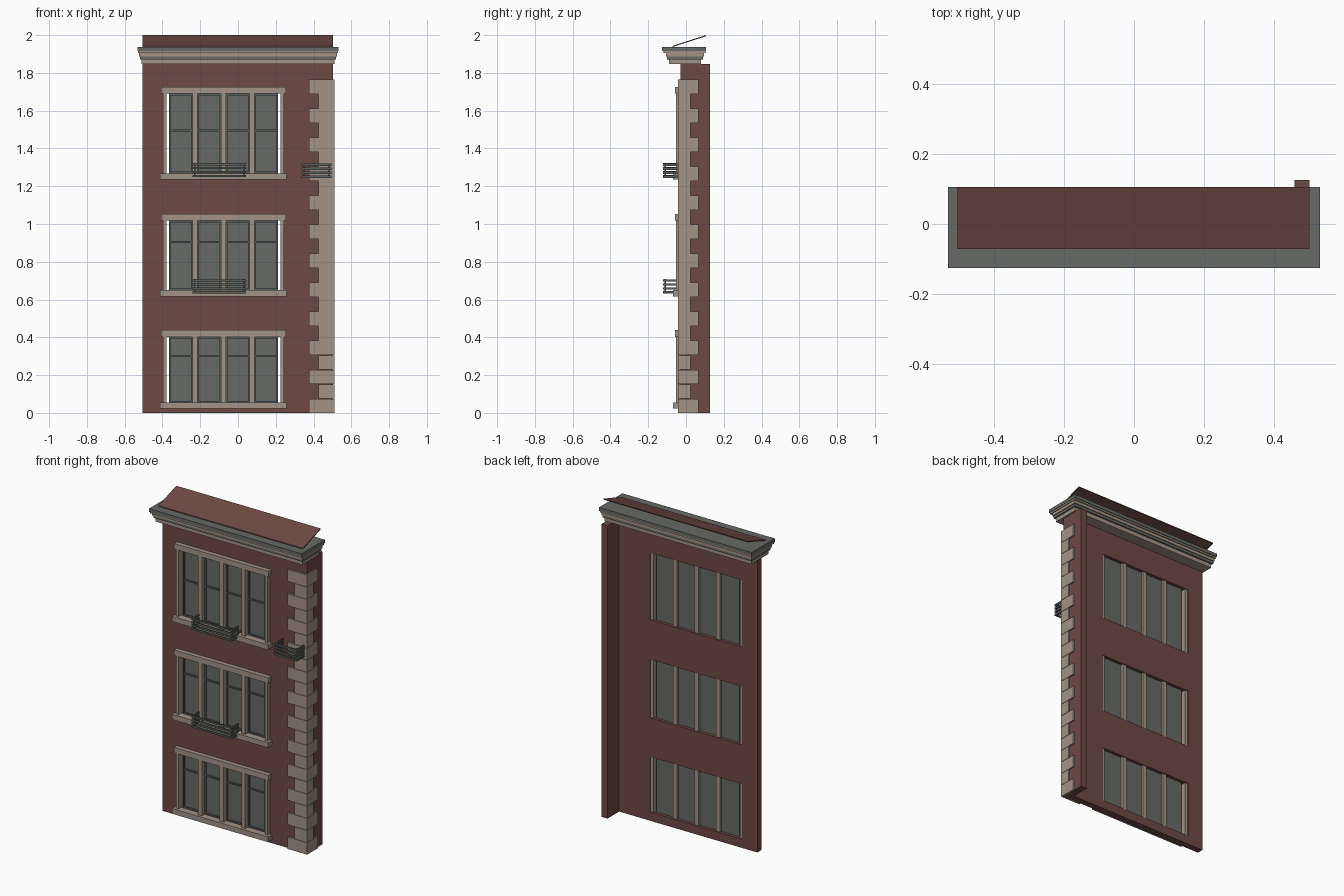
import bpy
import bmesh
from mathutils import Matrix, Vector

if "Cube" in bpy.data.objects:
    bpy.data.objects.remove(bpy.data.objects["Cube"], do_unlink=True)


def material(name, r, g, b):
    mat = bpy.data.materials.new(name)
    mat.use_nodes = True
    mat.diffuse_color = (r, g, b, 1)
    mat.node_tree.nodes["Principled BSDF"].inputs["Base Color"].default_value = (r, g, b, 1)
    return mat


BRICK = material("red brick", 0.155, 0.068, 0.058)
STONE = material("tan stone", 0.36, 0.29, 0.23)
SLATE = material("slate grey", 0.132, 0.143, 0.130)
IRON = material("dark iron", 0.10, 0.112, 0.105)


def finish(name, bm, mat):
    mesh = bpy.data.meshes.new(name)
    bm.to_mesh(mesh)
    bm.free()
    mesh.materials.append(mat)
    obj = bpy.data.objects.new(name, mesh)
    bpy.context.collection.objects.link(obj)
    return obj


def boxes(name, mat, spans):
    """One object from boxes given as (x0, x1, y0, y1, z0, z1)."""
    bm = bmesh.new()
    for x0, x1, y0, y1, z0, z1 in spans:
        centre = Vector((x0 + x1, y0 + y1, z0 + z1)) / 2
        size = (x1 - x0, y1 - y0, z1 - z0, 1)
        bmesh.ops.create_cube(bm, size=1, matrix=Matrix.Translation(centre) @ Matrix.Diagonal(size))
    return finish(name, bm, mat)


LEFT, RIGHT, TOP = -0.505, 0.503, 1.847
FRONT, BACK = -0.03, 0.01
MID, HALF = -0.077, 0.32        # window centre and half width
# Floor name, opening bottom, opening top, height of the sash bar
WINDOWS = [("ground", 0.055, 0.403, 0.30),
           ("middle", 0.65, 1.018, 0.905),
           ("upper", 1.268, 1.69, 1.495)]

# Front wall: a grid of faces with the openings left out, then thickened
xs = [LEFT, MID - HALF, MID + HALF, RIGHT]
zs = [0] + [z for w in WINDOWS for z in w[1:3]] + [TOP]
bm = bmesh.new()
grid = [[bm.verts.new((x, FRONT, z)) for x in xs] for z in zs]
for r in range(len(zs) - 1):
    for c in range(len(xs) - 1):
        if c == 1 and r % 2 == 1:
            continue
        bm.faces.new((grid[r][c], grid[r][c + 1], grid[r + 1][c + 1], grid[r + 1][c]))
wall = finish("front_wall", bm, BRICK)
solid = wall.modifiers.new("thickness", "SOLIDIFY")
solid.thickness = BACK - FRONT
solid.offset = -1

boxes("side_wall", BRICK, [(0.46, RIGHT, BACK, 0.126, 0, TOP)])

# Corner stones, alternately long and short on both faces
COURSES = 23
step = 1.766 / COURSES
stones = []
for i in range(COURSES):
    x0, y1 = (0.375, 0.065) if i % 2 == 0 else (0.425, 0.023)
    z0, z1 = i * step, (i + 1) * step - 0.002
    stones.append((x0, 0.512, -0.042, FRONT, z0, z1))
    stones.append((RIGHT, 0.512, FRONT, y1, z0, z1))
boxes("corner_stones", STONE, stones)


# Windows
def window(floor, z0, z1, bar):
    boxes(floor + "_window_header", STONE, [(MID - 0.33, MID + 0.33, -0.058, FRONT, z1, z1 + 0.035)])
    boxes(floor + "_window_sill", STONE, [(MID - 0.335, MID + 0.335, -0.07, FRONT, z0 - 0.033, z0)])
    uprights = [(MID + s * 0.311 - 0.009, MID + s * 0.311 + 0.009) for s in (-1, 1)]
    uprights += [(MID + k * 0.151 - 0.0135, MID + k * 0.151 + 0.0135) for k in (-1, 0, 1)]
    boxes(floor + "_window_mullions", STONE, [(a, b, -0.053, 0.005, z0, z1) for a, b in uprights])

    panes, sashes = [], []
    t = 0.009
    for k in (-1.5, -0.5, 0.5, 1.5):
        a, b = MID + k * 0.151 - 0.063, MID + k * 0.151 + 0.063
        panes.append((a, b, -0.018, -0.01, z0, z1))
        for p, q, r, s in ((a, a + t, z0, z1), (b - t, b, z0, z1),
                           (a + t, b - t, z0, z0 + t), (a + t, b - t, z1 - t, z1),
                           (a + t, b - t, bar - t / 2, bar + t / 2)):
            sashes.append((p, q, -0.026, -0.018, r, s))
    boxes(floor + "_window_glass", SLATE, panes)
    boxes(floor + "_window_sashes", IRON, sashes)


for w in WINDOWS:
    window(*w)


# Slatted iron balconies, open at the top and the wall side
def balcony(name, x0, x1, z0, y1):
    y0, t = -0.121, 0.008
    parts = []
    for i in range(4):
        a = z0 + i * 0.021
        b = a + 0.012
        parts.append((x0, x1, y0, y0 + t, a, b))
        parts.append((x0, x0 + t, y0 + t, y1, a, b))
        parts.append((x1 - t, x1, y0 + t, y1, a, b))
    for x in (x0 + t, x1 - 2 * t):
        parts.append((x, x + t, y0 + t, y0 + 2 * t, z0, z0 + 0.076))
    boxes(name, IRON, parts)


balcony("upper_balcony", -0.24, 0.042, 1.248, -0.05)
balcony("middle_balcony", -0.24, 0.042, 0.632, -0.05)
balcony("corner_balcony", 0.337, 0.495, 1.244, -0.04)

# Cornice: stepped courses as (half width, front, back, bottom, top)
stone_courses = [(0.512, -0.09, 0.08, TOP, 1.872), (0.525, -0.106, 0.095, 1.888, 1.906)]
slate_courses = [(0.52, -0.1, 0.09, 1.872, 1.888), (0.533, -0.126, 0.106, 1.916, 1.937)]
stone_courses.append((0.53, -0.12, 0.102, 1.906, 1.916))
for name, mat, courses in (("cornice_stone_courses", STONE, stone_courses),
                           ("cornice_slate_courses", SLATE, slate_courses)):
    boxes(name, mat, [(-h, h, *rest) for h, *rest in courses])

# Thin sloping roof: a profile extruded along x
bm = bmesh.new()
profile = [(-0.072, 1.937), (0.106, 1.994), (0.106, 2.0), (-0.072, 1.943)]
face = bm.faces.new([bm.verts.new((LEFT, y, z)) for y, z in profile])
ext = bmesh.ops.extrude_face_region(bm, geom=[face])
verts = [v for v in ext["geom"] if isinstance(v, bmesh.types.BMVert)]
bmesh.ops.translate(bm, verts=verts, vec=(RIGHT - LEFT, 0, 0))
bmesh.ops.recalc_face_normals(bm, faces=bm.faces)
finish("sloping_roof", bm, BRICK)
